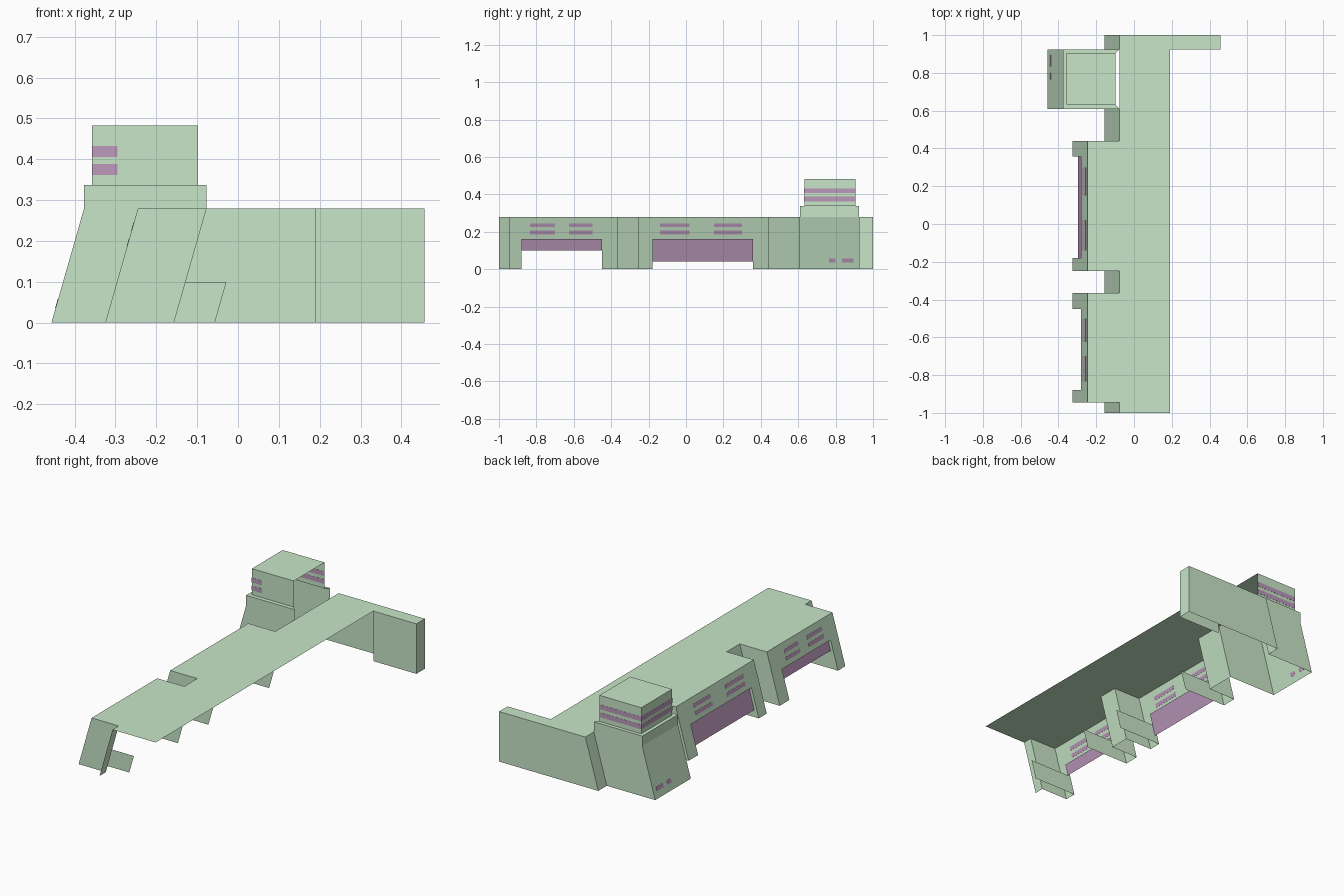
import bpy, bmesh

if "Cube" in bpy.data.objects:
    bpy.data.objects.remove(bpy.data.objects["Cube"])

K = 0.08 / 0.28          # slope of all leaning walls
H = 0.28                 # roof height


def mat(name, col):
    m = bpy.data.materials.new(name)
    m.diffuse_color = col
    m.use_nodes = True
    m.node_tree.nodes["Principled BSDF"].inputs["Base Color"].default_value = m.diffuse_color
    return m


GREEN = mat("wall_green", (0.58, 0.79, 0.58, 1))
PURPLE = mat("glass_purple", (0.50, 0.32, 0.50, 1))


def sheet(name, polys, material=GREEN, thick=0):
    """Open-shell object from a list of polygons."""
    bm = bmesh.new()
    for p in polys:
        bm.faces.new([bm.verts.new(v) for v in p])
    bmesh.ops.remove_doubles(bm, verts=bm.verts, dist=1e-5)
    bmesh.ops.recalc_face_normals(bm, faces=bm.faces)
    me = bpy.data.meshes.new(name)
    bm.to_mesh(me)
    bm.free()
    me.materials.append(material)
    ob = bpy.data.objects.new(name, me)
    bpy.context.collection.objects.link(ob)
    if thick:
        mod = ob.modifiers.new("pane", 'SOLIDIFY')
        mod.thickness = thick
        mod.offset = 0
    return ob


def lean(x, y0, y1, z0, z1):
    """Leaning wall facing -x; x is its position at ground level."""
    a, b = x + K * z0, x + K * z1
    return [(a, y1, z0), (a, y0, z0), (b, y0, z1), (b, y1, z1)]


def side(y, x0, x1, z0, z1):
    """Wall across x with both ends leaning."""
    return [(x0 + K * z0, y, z0), (x1 + K * z0, y, z0),
            (x1 + K * z1, y, z1), (x0 + K * z1, y, z1)]


def box_side(y, x0, x1, z0, z1):
    return [(x0, y, z0), (x1, y, z0), (x1, y, z1), (x0, y, z1)]


def box_front(x, y0, y1, z0, z1):
    return [(x, y1, z0), (x, y0, z0), (x, y0, z1), (x, y1, z1)]


BACK, BAY, TOW = -0.157, -0.325, -0.457   # ground-level wall lines
RB, RF = BACK + K * H, BAY + K * H        # same lines at the roof

# flat roof with its two bays and the end wing
roof = [(RB, -1), (0.19, -1), (0.19, 0.925), (0.457, 0.925), (0.457, 1), (RB, 1),
        (RB, 0.44), (RF, 0.44), (RF, -0.25), (RB, -0.25), (RB, -0.365),
        (RF, -0.365), (RF, -0.945), (RB, -0.945)]
sheet("roof", [[(x, y, H) for x, y in roof]])

# recessed wall strips between the bays
sheet("recessed_walls", [lean(BACK, a, b, 0, H) for a, b in
                         ((-1, -0.945), (-0.365, -0.25), (0.44, 0.61), (0.925, 1))])

# end wing
sheet("end_wing", [
    [(BACK, 1, 0), (0.457, 1, 0), (0.457, 1, H), (RB, 1, H)],
    box_front(0.457, 0.925, 1, 0, H),
    box_side(0.925, 0.19, 0.457, 0, H)])


# projecting bay with a wide opening, inner jambs, door and windows
def bay(name, y0, y1, o0, o1, door_z, windows):
    top, rec = 0.16, 0.017
    polys = [lean(BAY, y0, o0, 0, top), lean(BAY, o1, y1, 0, top),
             lean(BAY, y0, y1, top, H)]
    polys += [side(y, BAY, BACK, 0, H) for y in (y0, y1)]
    for y in (o0, o1):
        polys += [side(y, BAY, -0.057, 0, 0.1), side(y, BAY, BAY + rec, 0.1, top)]
    xt = BAY + K * top
    polys.append([(xt, o0, top), (xt + rec, o0, top), (xt + rec, o1, top), (xt, o1, top)])
    sheet(name + "_walls", polys)
    sheet(name + "_door", [lean(BAY + rec, o0, o1, door_z, top)], PURPLE)
    sheet(name + "_windows", [lean(BAY, a, b, z, z + 0.02)
                              for a, b in windows for z in (0.186, 0.225)],
          PURPLE, 0.002)


bay("left_bay", -0.945, -0.365, -0.88, -0.45, 0.1, ((-0.835, -0.70), (-0.625, -0.50)))
bay("right_bay", -0.25, 0.44, -0.18, 0.357, 0.04, ((-0.14, 0.02), (0.15, 0.30)))

# tower base with leaning front and upright collar, open at the back
Y0, Y1, CZ = 0.61, 0.925, 0.337
CX = TOW + K * H
sheet("tower_base", [lean(TOW, Y0, Y1, 0, H), box_front(CX, Y0, Y1, H, CZ)]
      + [side(y, TOW, BACK, 0, H) for y in (Y0, Y1)]
      + [box_side(y, CX, RB, H, CZ) for y in (Y0, Y1)])

# mitred ledge and upper tower
TX0, TX1, TY0, TY1, TZ = -0.357, -0.098, 0.633, 0.905, 0.483
outer = [(RB, Y0, CZ), (CX, Y0, CZ), (CX, Y1, CZ), (RB, Y1, CZ)]
inner = [(TX1, TY0, CZ), (TX0, TY0, CZ), (TX0, TY1, CZ), (TX1, TY1, CZ)]
sheet("tower_ledge", [[outer[i], outer[i + 1], inner[i + 1], inner[i]] for i in range(3)])
sheet("tower_top", [
    box_front(TX0, TY0, TY1, CZ, TZ),
    box_side(TY0, TX0, TX1, CZ, TZ), box_side(TY1, TX0, TX1, CZ, TZ),
    [(TX0, TY0, TZ), (TX1, TY0, TZ), (TX1, TY1, TZ), (TX0, TY1, TZ)]])

# tower window bands and the small ground-level vents
bands = []
for z in (0.362, 0.406):
    bands += [box_front(TX0, TY0, TY1, z, z + 0.026),
              box_side(TY1, TX0, TX1, z, z + 0.026),
              box_side(TY0, TX0, -0.295, z, z + 0.026)]
sheet("tower_windows", bands, PURPLE, 0.002)
sheet("tower_vents", [lean(TOW, a, b, 0.036, 0.058)
                      for a, b in ((0.765, 0.80), (0.835, 0.895))], PURPLE, 0.002)
